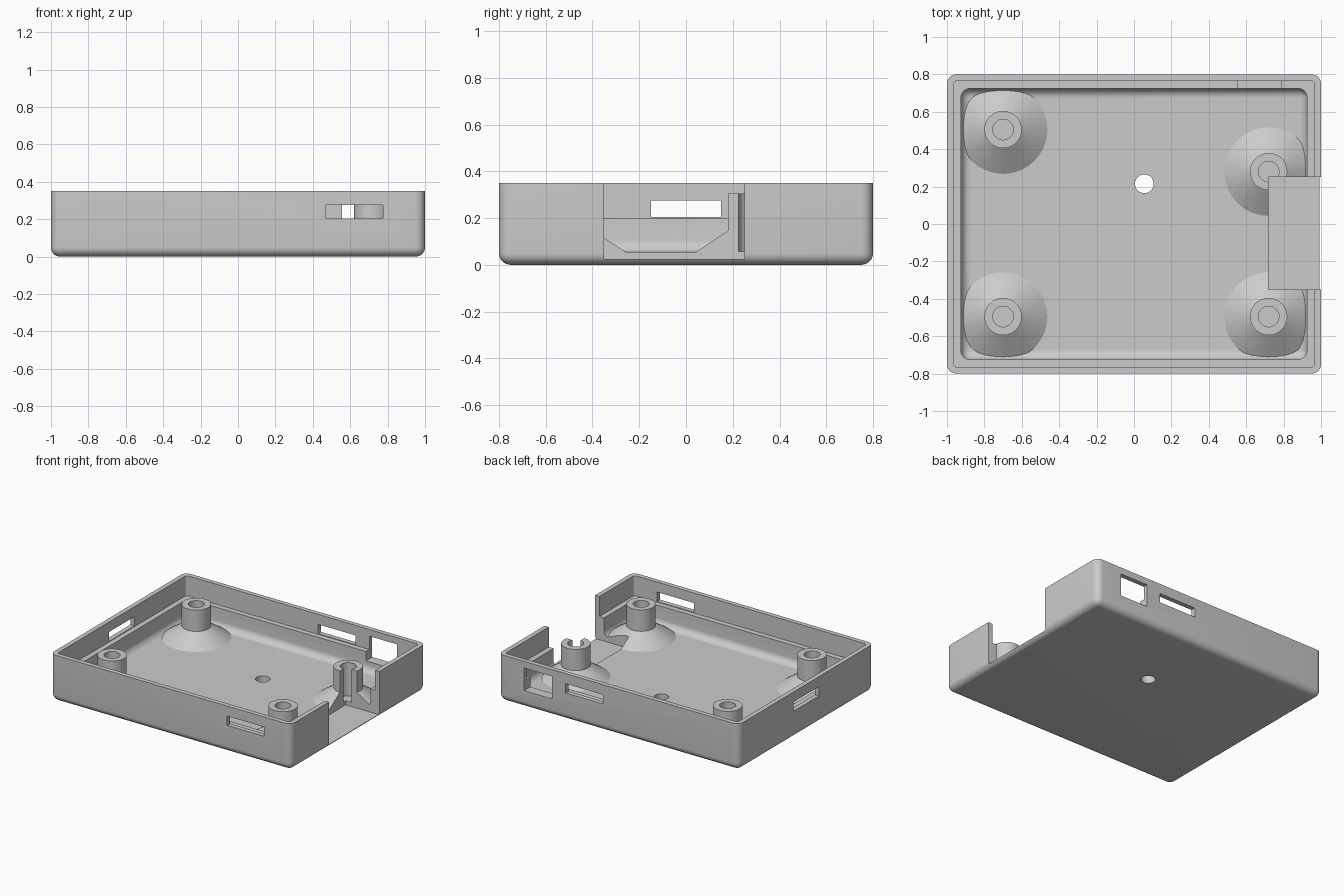
import bpy, bmesh, math
from mathutils import Vector

cube = bpy.data.objects.get("Cube")
if cube:
    bpy.data.objects.remove(cube, do_unlink=True)

grey = bpy.data.materials.new("plain_grey")
grey.use_nodes = True
colour = (0.6, 0.6, 0.6, 1)
grey.diffuse_color = colour
grey.node_tree.nodes["Principled BSDF"].inputs["Base Color"].default_value = colour


def finish(name, bm):
    mesh = bpy.data.meshes.new(name)
    bmesh.ops.recalc_face_normals(bm, faces=bm.faces)
    bm.to_mesh(mesh)
    bm.free()
    mesh.materials.append(grey)
    obj = bpy.data.objects.new(name, mesh)
    bpy.context.collection.objects.link(obj)
    return obj


def box(name, low, high, radius=0, round_bottom=False):
    """Box between two corners, with rounded uprights and optional rounded base."""
    low, high = Vector(low), Vector(high)
    bm = bmesh.new()
    bmesh.ops.create_cube(bm, size=1)
    for v in bm.verts:
        v.co = (low + high) / 2 + v.co * (high - low)
    if radius:
        edges = []
        for e in bm.edges:
            a, b = e.verts
            upright = abs(a.co.z - b.co.z) > 0.001
            base = max(a.co.z, b.co.z) < low.z + 0.001
            if upright or (base and round_bottom):
                edges.append(e)
        bmesh.ops.bevel(bm, geom=edges, offset=radius, offset_type='OFFSET',
                        segments=8, profile=0.5, affect='EDGES')
    return finish(name, bm)


def turned(name, x, y, profile, sides=32):
    """Solid of revolution from (radius, height) pairs."""
    bm = bmesh.new()
    rings = []
    for r, z in profile:
        angles = [2 * math.pi * i / sides for i in range(sides)]
        rings.append([bm.verts.new((x + r * math.cos(a), y + r * math.sin(a), z))
                      for a in angles])
    for lower, upper in zip(rings, rings[1:]):
        for i in range(sides):
            j = (i + 1) % sides
            bm.faces.new((lower[i], lower[j], upper[j], upper[i]))
    bm.faces.new(rings[0])
    bm.faces.new(rings[-1])
    return finish(name, bm)


def combine(target, tool, operation):
    """Apply a boolean and discard the tool."""
    mod = target.modifiers.new(tool.name, 'BOOLEAN')
    mod.operation = operation
    mod.solver = 'EXACT'
    mod.object = tool
    bpy.context.view_layer.objects.active = target
    bpy.ops.object.modifier_apply(modifier=mod.name)
    bpy.data.objects.remove(tool, do_unlink=True)


# Outer tray, hollowed in two steps to leave a ledge around the inside
tray = box("enclosure_tray", (-1, -0.8, 0), (1, 0.8, 0.35), 0.05, True)
combine(tray, box("cavity", (-0.925, -0.725, 0.055), (0.925, 0.725, 0.5), 0.05, True),
        'DIFFERENCE')
combine(tray, box("rim_recess", (-0.965, -0.765, 0.2), (0.965, 0.765, 0.5), 0.02),
        'DIFFERENCE')

# Screw posts with flared bases
posts = [(-0.7, 0.505), (-0.7, -0.495), (0.72, -0.495), (0.72, 0.28)]
for x, y in posts:
    combine(tray, turned("screw_post", x, y, [(0.26, 0.04), (0.1, 0.145), (0.1, 0.305)]),
            'UNION')
for x, y in posts:
    combine(tray, turned("screw_hole", x, y, [(0.055, 0.056), (0.055, 0.4)]),
            'DIFFERENCE')

# Drain hole in the floor
combine(tray, turned("floor_hole", 0.055, 0.215, [(0.05, -0.1), (0.05, 0.2)]), 'DIFFERENCE')

# Side notch and wall openings
openings = {
    "side_notch": ((0.72, -0.35, 0.025), (1.1, 0.25, 0.5)),
    "front_slot": ((0.47, -0.9, 0.205), (0.775, -0.72, 0.275)),
    "left_slot": ((-1.1, -0.15, 0.205), (-0.9, 0.15, 0.275)),
    "back_slot": ((0.13, 0.72, 0.205), (0.44, 0.9, 0.275)),
    "back_window": ((0.555, 0.7, 0.13), (0.785, 0.9, 0.3)),
}
for name, (low, high) in openings.items():
    combine(tray, box(name, low, high), 'DIFFERENCE')

# Smooth the fillets and round posts, keeping edges sharp
bpy.ops.object.select_all(action='DESELECT')
tray.select_set(True)
bpy.context.view_layer.objects.active = tray
bpy.ops.object.shade_smooth_by_angle(angle=math.radians(30))
